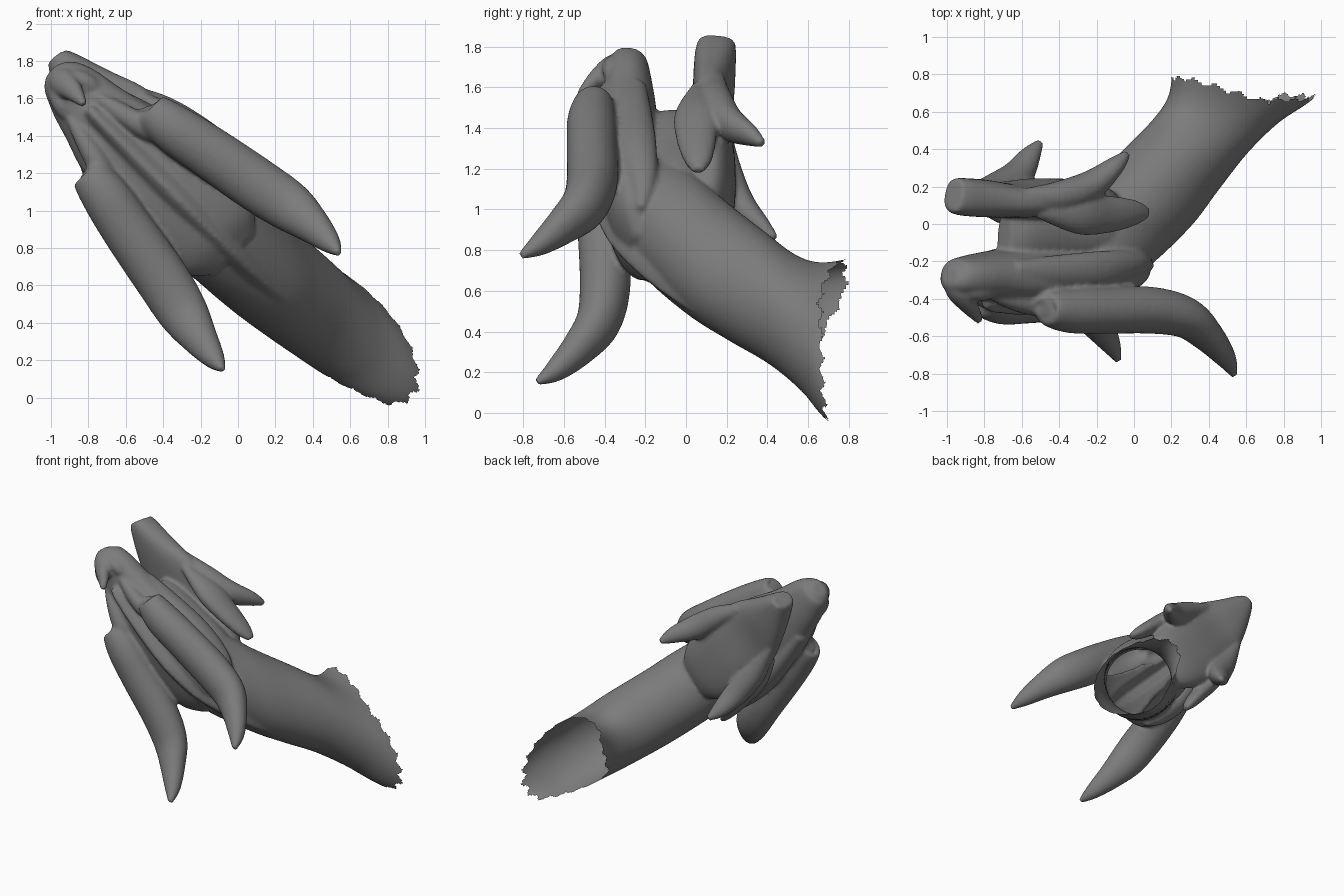
import bpy, bmesh, math
from mathutils import Vector, Matrix

# Head frame: U runs snout to neck, V is sideways (mirror axis), W is the top of the head
U = Vector((1, 0, -1)).normalized()
V = Vector((0.705, -0.09, 0.705)).normalized()
W = U.cross(V)
FRAME = Matrix((U, V, W)).transposed().to_4x4()
FRAME.translation = (0.385, 0, 0.385)
body = bmesh.new()          # all parts are collected here and fused into one skin


def spline(st, steps):
    """Catmull-Rom samples through stations of equal-length tuples."""
    p = [st[0]] + list(st) + [st[-1]]
    out = []
    for i in range(1, len(p) - 2):
        for s in range(steps):
            t = s / steps
            out.append([0.5 * (2 * b + (c - a) * t + (2 * a - 5 * b + 4 * c - d) * t * t
                               + (3 * b - a - 3 * c + d) * t ** 3)
                        for a, b, c, d in zip(*p[i - 1:i + 3])])
    return out + [list(st[-1])]


def tube(st, n=28, steps=7, power=2.0, mirror=False, shift=0.0, fixed=None):
    """Closed skin over stations (u, v, w, half side, half height) with superellipse rings."""
    pts = spline(st, steps)
    rings = []
    for i, q in enumerate(pts):
        if fixed:
            side, up = fixed
        else:
            t = (Vector(pts[min(i + 1, len(pts) - 1)][:3]) - Vector(pts[max(i - 1, 0)][:3])).normalized()
            side = Vector((0, 0, 1)).cross(t).normalized()
            up = t.cross(side)
        ring = []
        for k in range(n):
            a = 2 * math.pi * k / n
            x, y = math.cos(a), math.sin(a)
            x = math.copysign(abs(x) ** (2 / power), x)
            y = math.copysign(abs(y) ** (2 / power), y)
            ring.append(Vector(q[:3]) + side * x * max(q[3], 0.004) + up * y * max(q[4], 0.004))
        rings.append(ring)
    for flip in ((1, -1) if mirror else (1,)):
        off = shift if flip < 0 else 0
        vr = [[body.verts.new((p.x, p.y * flip + off, p.z)) for p in r] for r in rings]
        faces = [body.faces.new((r[k], r[(k + 1) % n], s[(k + 1) % n], s[k]))
                 for r, s in zip(vr, vr[1:]) for k in range(n)]
        faces += [body.faces.new(vr[0][::-1]), body.faces.new(vr[-1])]
        bmesh.ops.recalc_face_normals(body, faces=faces)


# Neck, stacked downwards; its end is torn open after fusing
tube([(-0.95, 0, 0.37, 0.10, 0.20), (-0.86, 0, 0.22, 0.25, 0.36), (-0.65, 0.01, 0, 0.27, 0.45),
      (-0.42, 0.01, -0.2, 0.27, 0.41), (-0.20, 0.02, -0.4, 0.265, 0.38),
      (0.0, 0.03, -0.56, 0.25, 0.40), (0.165, 0.05, -0.70, 0.24, 0.50),
      (0.24, 0.07, -0.90, 0.24, 0.60)], n=56, fixed=(Vector((0, 1, 0)), Vector((1, 0, 0))))

# Spine crest from snout over the skull to the neck
tube([(-1.66, 0.02, 0.42, 0.03, 0.03), (-1.55, 0.02, 0.43, 0.045, 0.05),
      (-1.2, 0.02, 0.43, 0.06, 0.06), (-0.9, 0.02, 0.39, 0.07, 0.07),
      (-0.6, 0.01, 0.25, 0.08, 0.08), (-0.24, 0, -0.02, 0.07, 0.05),
      (0.05, 0.02, -0.33, 0.04, 0.02)], n=16, power=1.3)

# Upper jaw and skull
tube([(-1.93, 0.02, 0.27, 0.05, 0.05), (-1.89, 0.02, 0.28, 0.11, 0.09),
      (-1.78, 0.02, 0.28, 0.16, 0.11), (-1.62, 0.01, 0.28, 0.20, 0.13),
      (-1.40, 0, 0.28, 0.26, 0.15), (-1.10, 0, 0.27, 0.30, 0.16),
      (-0.85, 0, 0.25, 0.31, 0.15), (-0.68, 0, 0.23, 0.27, 0.12),
      (-0.56, 0, 0.22, 0.16, 0.05)], n=36, power=2.2)

# Lower jaw and the web at the back of the mouth
tube([(-1.97, 0.05, -0.16, 0.06, 0.09), (-1.90, 0.04, -0.15, 0.10, 0.10),
      (-1.72, 0.02, -0.14, 0.18, 0.10), (-1.50, 0.01, -0.13, 0.26, 0.09),
      (-1.20, 0, -0.14, 0.28, 0.10), (-0.95, 0, -0.13, 0.24, 0.10),
      (-0.78, 0, -0.11, 0.14, 0.06)], n=36, power=2.4)
tube([(-1.52, 0, 0.06, 0.05, 0.16), (-1.42, 0, 0.06, 0.12, 0.18),
      (-1.2, 0, 0.05, 0.18, 0.2), (-0.9, 0, 0.05, 0.24, 0.2), (-0.7, 0, 0.05, 0.15, 0.15)])

# Great swept horns
tube([(-1.435, 0.25, 0.43, 0.05, 0.04), (-1.41, 0.25, 0.43, 0.10, 0.09),
      (-1.26, 0.27, 0.44, 0.13, 0.12),
      (-1.04, 0.315, 0.435, 0.14, 0.125), (-0.74, 0.37, 0.43, 0.145, 0.125),
      (-0.53, 0.415, 0.465, 0.135, 0.11), (-0.375, 0.44, 0.563, 0.10, 0.085),
      (-0.24, 0.452, 0.68, 0.06, 0.055), (-0.165, 0.453, 0.775, 0.018, 0.018)],
     mirror=True, shift=0.025)

# Jaw fins: a lower flared one and an upper blade
tube([(-1.62, 0.17, -0.17, 0.03, 0.03), (-1.38, 0.24, -0.17, 0.08, 0.08),
      (-1.18, 0.28, -0.23, 0.09, 0.08), (-1.04, 0.32, -0.34, 0.06, 0.05),
      (-0.96, 0.33, -0.41, 0.02, 0.02)], n=20, mirror=True)
tube([(-1.50, 0.22, -0.08, 0.03, 0.03), (-1.25, 0.28, -0.08, 0.07, 0.11),
      (-1.05, 0.31, -0.08, 0.06, 0.10), (-0.88, 0.33, -0.09, 0.045, 0.07),
      (-0.79, 0.345, -0.09, 0.02, 0.03)], n=20, mirror=True)

# Cheek spikes, brows, nostrils and lip ridges
tube([(-1.58, 0.16, 0.24, 0.05, 0.06), (-1.35, 0.21, 0.24, 0.07, 0.09),
      (-1.05, 0.27, 0.22, 0.07, 0.10), (-0.8, 0.27, 0.19, 0.06, 0.07),
      (-0.64, 0.25, 0.20, 0.02, 0.02)], n=20, mirror=True)
tube([(-1.70, 0.09, 0.37, 0.02, 0.02), (-1.55, 0.12, 0.40, 0.05, 0.05),
      (-1.38, 0.16, 0.42, 0.06, 0.06), (-1.2, 0.2, 0.40, 0.03, 0.03)], n=16, mirror=True)
tube([(-1.87, 0.07, 0.33, 0.02, 0.02), (-1.82, 0.09, 0.35, 0.045, 0.05),
      (-1.74, 0.11, 0.35, 0.05, 0.05), (-1.66, 0.12, 0.34, 0.02, 0.02)], n=16, mirror=True, shift=0.03)

# Nose spike
tube([(-1.92, 0.02, 0.30, 0.04, 0.04), (-1.86, 0.02, 0.36, 0.075, 0.06),
      (-1.78, 0.03, 0.44, 0.055, 0.045), (-1.69, 0.03, 0.52, 0.02, 0.02)], n=18)

# Fuse everything into one smooth hollow skin
me = bpy.data.meshes.new("parts")
body.to_mesh(me)
raw = bpy.data.objects.new("parts", me)
bpy.context.collection.objects.link(raw)
rm = raw.modifiers.new("fuse", "REMESH")
rm.mode = "VOXEL"
rm.voxel_size = 0.013
sm = raw.modifiers.new("soften", "SMOOTH")
sm.factor, sm.iterations = 0.5, 5
skin = bpy.data.meshes.new_from_object(raw.evaluated_get(bpy.context.evaluated_depsgraph_get()))
bpy.data.objects.remove(raw)

# Tear the neck end open along a jagged line, higher on the left side
bm = bmesh.new()
bm.from_mesh(skin)


def torn(c):
    limit = -0.705 - 0.10 * min(1, max(0, (0.05 - c.x) / 0.38)) + 0.7 * max(0, -0.06 - c.y)
    angle = math.atan2(c.y - 0.06, (c.x - 0.17) * 0.55)
    return c.z < limit + 0.03 * abs((angle * 6) % 2 - 1)


bmesh.ops.delete(bm, geom=[f for f in bm.faces if torn(f.calc_center_median())], context="FACES")
for f in bm.faces:
    f.smooth = True
bm.to_mesh(skin)
skin.name = "horned_head_and_neck"
bust = bpy.data.objects.new("horned_head_and_neck", skin)
bpy.context.collection.objects.link(bust)
bust.matrix_world = FRAME

grey = bpy.data.materials.new("dark_grey")
grey.diffuse_color = (0.2, 0.2, 0.2, 1)
skin.materials.clear()
skin.materials.append(grey)
